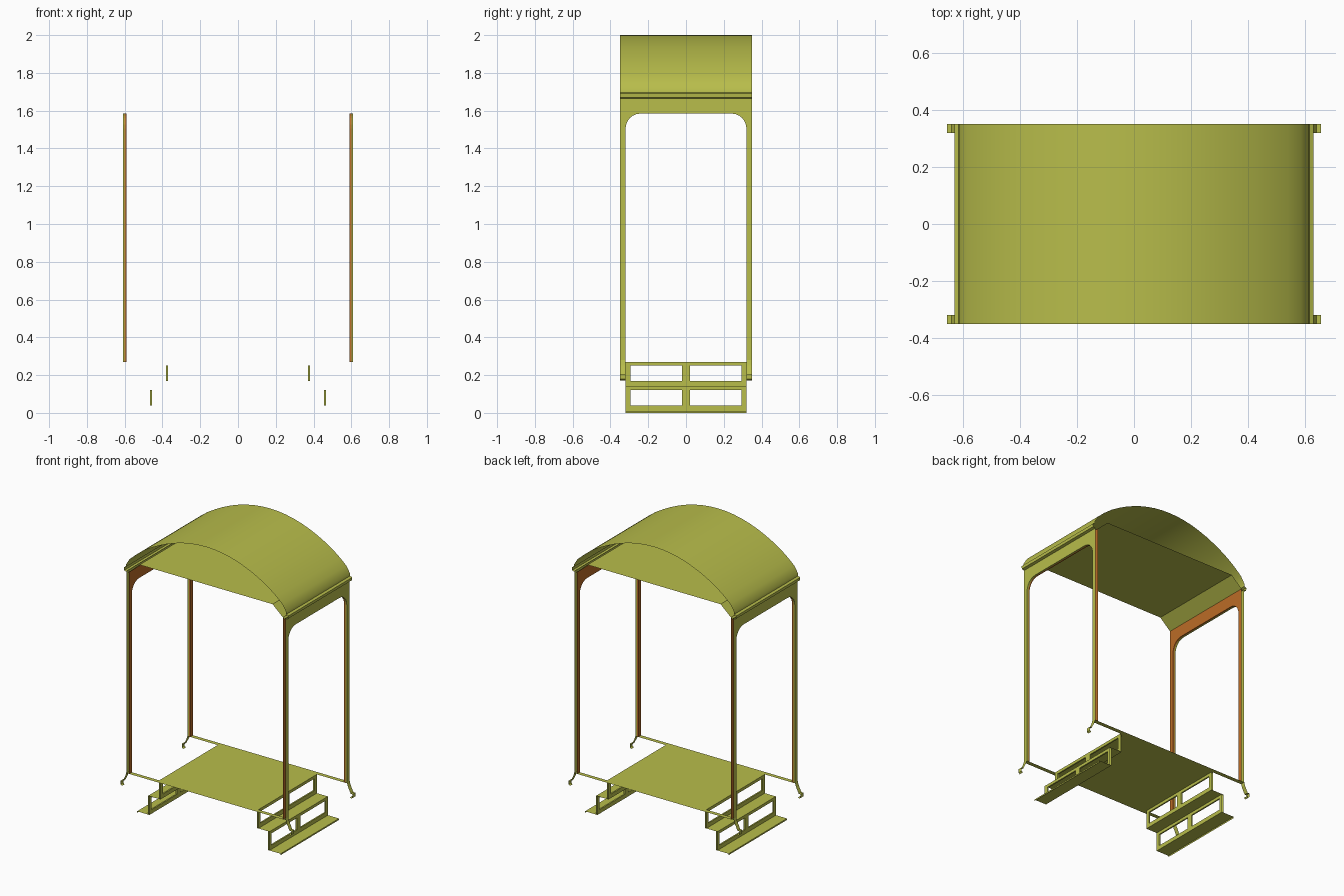
import bpy
import math
from mathutils import Vector

cube = bpy.data.objects.get("Cube")
if cube:
    bpy.data.objects.remove(cube, do_unlink=True)


def material(name, rgb):
    m = bpy.data.materials.new(name)
    m.use_nodes = True
    m.diffuse_color = (*rgb, 1)
    m.node_tree.nodes["Principled BSDF"].inputs["Base Color"].default_value = (*rgb, 1)
    return m


OLIVE = material("olive yellow paint", (0.48, 0.51, 0.07))
ORANGE = material("orange interior paint", (0.50, 0.15, 0.02))


def sheet_object(name, quads, smooth=False):
    """quads: (four corners, facing direction, material slot)"""
    verts, faces, slots, index = [], [], [], {}
    for corners, facing, slot in quads:
        pts = [Vector(c) for c in corners]
        normal = (pts[2] - pts[0]).cross(pts[3] - pts[1])
        if normal.dot(Vector(facing)) < 0:
            pts.reverse()
        face = []
        for p in pts:
            key = tuple(round(v, 4) for v in p)
            if key not in index:
                index[key] = len(verts)
                verts.append(key)
            face.append(index[key])
        faces.append(face)
        slots.append(slot)
    mesh = bpy.data.meshes.new(name)
    mesh.from_pydata(verts, [], faces)
    mesh.materials.append(OLIVE)
    mesh.materials.append(ORANGE)
    mesh.polygons.foreach_set("material_index", slots)
    obj = bpy.data.objects.new(name, mesh)
    bpy.context.collection.objects.link(obj)
    if smooth:
        bpy.ops.object.select_all(action='DESELECT')
        obj.select_set(True)
        bpy.context.view_layer.objects.active = obj
        bpy.ops.object.shade_smooth_by_angle(angle=math.radians(35))
    return obj


def swept(profile, y0, y1, facing):
    """Sheet swept along y from an x-z profile"""
    return [([(a[0], y0, a[1]), (b[0], y0, b[1]), (b[0], y1, b[1]), (a[0], y1, a[1])], facing, 0)
            for a, b in zip(profile, profile[1:])]


Y = 0.35        # half depth
DOOR = 0.32     # half width of side opening
FLOOR = 0.27
TOP = 1.67

# Curved roof skin with a small rolled gutter on each side
half = [(0.61, 1.665), (0.628, 1.67), (0.63, 1.69), (0.615, 1.697), (0.613, 1.715),
        (0.585, 1.76), (0.54, 1.80)]
arc = []
for i in range(17):
    x = 0.48 - 0.06 * i
    arc.append((x, 2.0 - 0.67 * x * x))
roof = half + arc + [(-x, z) for x, z in reversed(half)]
quads = []
for a, b in zip(roof, roof[1:]):
    quads += swept([a, b], -Y, Y, (a[0] + b[0], 0, a[1] + b[1] - 3.0))
sheet_object("curved_roof", quads, True)

# Flat ceiling with sloping sides
sheet_object("ceiling", swept([(0.6, 1.66), (0.51, 1.74), (-0.51, 1.74), (-0.6, 1.66)],
                              -Y, Y, (0, 0, -1)))

# Floor deck and the sills at both ends
deck = swept([(-0.38, FLOOR), (0.38, FLOOR)], -DOOR, DOOR, (0, 0, 1))
for s in (-1, 1):
    deck += swept([(-0.61, FLOOR), (0.61, FLOOR)], s * DOOR, s * Y, (0, 0, 1))
sheet_object("floor_deck", deck)

# Door opening outline and the matching outer outline, as (y, z)
R = 0.08
cy, cz = DOOR - R, 1.585 - R
ry, rz = Y - cy, TOP - cz
corner = math.atan2(rz, ry)
inner, outer = [(DOOR, FLOOR)], [(Y, FLOOR)]
for t in sorted([math.radians(a) for a in range(0, 91, 15)] + [corner]):
    c, s = max(math.cos(t), 1e-6), max(math.sin(t), 1e-6)
    k = min(ry / c, rz / s)
    inner.append((cy + R * c, cz + R * s))
    outer.append((cy + k * c, cz + k * s))
inner += [(-y, z) for y, z in reversed(inner)]
outer += [(-y, z) for y, z in reversed(outer)]


def side_panel(name, s):
    quads = []
    xo, xm, xi = s * 0.61, s * 0.60, s * 0.59
    for (a, b), (c, d) in zip(zip(inner, inner[1:]), zip(outer, outer[1:])):
        for x, facing, slot in ((xo, s, 0), (xi, -s, 1)):
            quads.append(([(x, *a), (x, *b), (x, *d), (x, *c)], (facing, 0, 0), slot))
        # Walls of the opening, half outside and half inside colour
        toward = (0, -(a[0] + b[0]), 0.8 - (a[1] + b[1]) / 2)
        for x0, x1, slot in ((xo, xm, 0), (xm, xi, 1)):
            quads.append(([(x0, *a), (x0, *b), (x1, *b), (x1, *a)], toward, slot))
    sheet_object(name, quads)


def riser(x, s, z0, z1):
    """Double-skinned riser with two rectangular openings"""
    quads = []
    xb = x - s * 0.01
    ys = [-DOOR, -0.295, -0.02, 0.02, 0.295, DOOR]
    zs = [z0, z0 + 0.028, z1 - 0.02, z1]
    for i, (ya, yb) in enumerate(zip(ys, ys[1:])):
        for j, (za, zb) in enumerate(zip(zs, zs[1:])):
            if j == 1 and i in (1, 3):
                for y, f in ((ya, 1), (yb, -1)):
                    quads.append(([(x, y, za), (xb, y, za), (xb, y, zb), (x, y, zb)], (0, f, 0), 0))
                for z, f in ((za, 1), (zb, -1)):
                    quads.append(([(x, ya, z), (xb, ya, z), (xb, yb, z), (x, yb, z)], (0, 0, f), 0))
                continue
            for xx, f in ((x, s), (xb, -s)):
                quads.append(([(xx, ya, za), (xx, yb, za), (xx, yb, zb), (xx, ya, zb)], (f, 0, 0), 0))
    return quads


for side, s in (("left", 1), ("right", -1)):
    side_panel(side + "_side_panel", s)

    # Two folding steps
    for label, x, z0, z1 in (("upper", 0.38, 0.14, FLOOR), ("lower", 0.465, 0.01, 0.14)):
        sheet_object(f"{side}_{label}_riser", riser(s * x, s, z0, z1))
        tread = swept([(s * (x - 0.01), z0), (s * (x + 0.085), z0)], -DOOR, DOOR, (0, 0, 1))
        tread += swept([(s * (x + 0.085), z0), (s * (x + 0.085), z0 - 0.01)], -DOOR, DOOR, (s, 0, 0))
        sheet_object(f"{side}_{label}_tread", tread)

    # Bent hook under each post
    hook = [(0.61, 0.28), (0.618, 0.25), (0.64, 0.205), (0.655, 0.205),
            (0.655, 0.18), (0.645, 0.172), (0.636, 0.18)]
    for end, e in (("front", -1), ("back", 1)):
        sheet_object(f"{side}_{end}_hook",
                     swept([(s * x, z) for x, z in hook], e * DOOR, e * Y, (s, 0, 0.3)))
